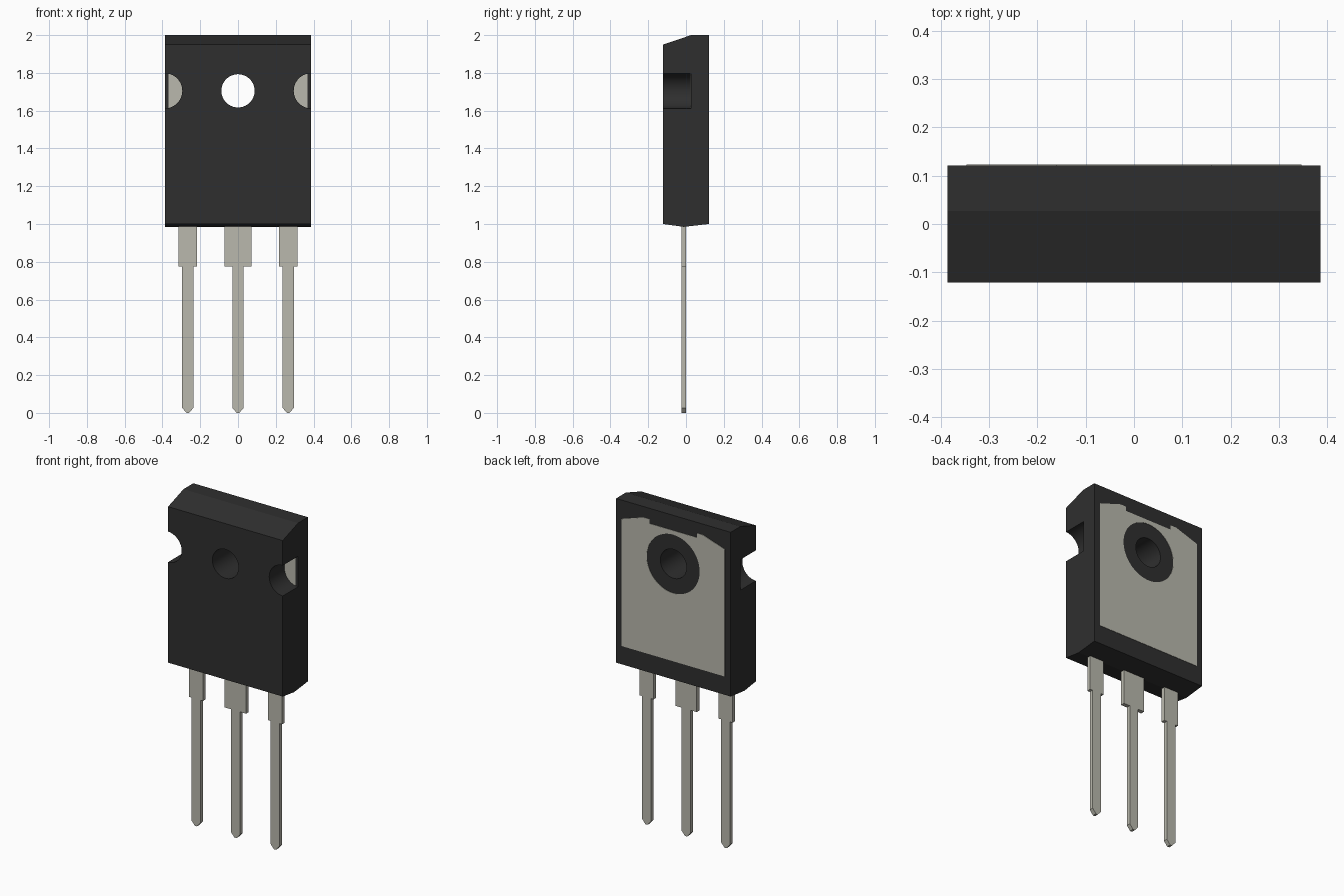
import bpy, bmesh, math
from mathutils import Vector

cube = bpy.data.objects.get("Cube")
if cube:
    bpy.data.objects.remove(cube, do_unlink=True)


def material(name, color):
    m = bpy.data.materials.new(name)
    m.use_nodes = True
    m.diffuse_color = color
    bsdf = next(n for n in m.node_tree.nodes if n.type == 'BSDF_PRINCIPLED')
    bsdf.inputs["Base Color"].default_value = color
    return m


black = material("black_plastic", (0.028, 0.028, 0.028, 1))
metal = material("tinned_metal", (0.49, 0.485, 0.42, 1))


def prism(name, outline, lo, hi, mat, along_x=False):
    """Extrude an (x, z) outline along y, or a (y, z) outline along x."""
    bm = bmesh.new()
    verts = [bm.verts.new((lo, a, z) if along_x else (a, lo, z)) for a, z in outline]
    face = bm.faces.new(verts)
    new = bmesh.ops.extrude_face_region(bm, geom=[face])["geom"]
    shift = Vector((hi - lo, 0, 0) if along_x else (0, hi - lo, 0))
    bmesh.ops.translate(bm, vec=shift, verts=[v for v in new if isinstance(v, bmesh.types.BMVert)])
    bmesh.ops.recalc_face_normals(bm, faces=bm.faces)
    mesh = bpy.data.meshes.new(name)
    bm.to_mesh(mesh)
    bm.free()
    mesh.materials.append(mat)
    ob = bpy.data.objects.new(name, mesh)
    bpy.context.collection.objects.link(ob)
    return ob


def arc(cx, cz, r, start=0, end=360, n=64):
    """Points on a circle; a full circle leaves out the repeated end point."""
    steps = n if end - start == 360 else n - 1
    angles = [math.radians(start + (end - start) * i / steps) for i in range(n)]
    return [(cx + r * math.cos(t), cz + r * math.sin(t)) for t in angles]


def cut(ob, outline, lo, hi):
    """Cut a straight hole through an object and remove the cutter."""
    cutter = prism("cutter", outline, lo, hi, ob.data.materials[0])
    cutter.hide_render = True
    mod = ob.modifiers.new("hole", 'BOOLEAN')
    mod.operation = 'DIFFERENCE'
    mod.solver = 'EXACT'
    mod.object = cutter
    bpy.context.view_layer.objects.active = ob
    bpy.ops.object.modifier_apply(modifier=mod.name)
    bpy.data.objects.remove(cutter, do_unlink=True)


HALF_W, FRONT, BACK = 0.386, -0.121, 0.121
HOLE_Z, NOTCH_X, NOTCH_R, NOTCH_Y = 1.705, 0.388, 0.093, 0.027

# Moulded body with sloped top front and shallow ridge underneath
side = [(FRONT, 1.0), (-0.012, 0.985), (BACK, 1.0), (BACK, 2.0), (0.027, 2.0), (FRONT, 1.95)]
body = prism("body", side, -HALF_W, HALF_W, black, along_x=True)

# Mounting hole and side notches
cut(body, arc(0, HOLE_Z, 0.088), -0.3, 0.3)
for s in (-1, 1):
    cut(body, arc(s * NOTCH_X, HOLE_Z, NOTCH_R), -0.3, NOTCH_Y)

# Metal showing on the notch floors
for s, label in ((1, "left"), (-1, "right")):
    pts = [(s * x, z) for x, z in arc(NOTCH_X, HOLE_Z, NOTCH_R, 102, 258, 32)]
    prism(label + "_notch_metal", pts, NOTCH_Y - 0.002, NOTCH_Y + 0.002, metal)

# Heat-sink plate on the back, with a plastic ring left clear around the hole
half = [(0.347, 1.112), (0.347, 1.887), (0.2, 1.935), (0.16, 1.935), (0.16, 1.908)]
plate = prism("heat_sink_plate", half + [(-x, z) for x, z in reversed(half)],
              BACK - 0.003, BACK + 0.002, metal)
cut(plate, arc(0, HOLE_Z, 0.178), 0, 0.3)

# Pins: wide shoulder, narrow leg, pointed tip
for label, cx, wide in (("left", 0.266, 0.048), ("middle", 0, 0.072), ("right", -0.266, 0.048)):
    half = [(0.007, 0), (0.03, 0.027), (0.03, 0.775), (wide, 0.775), (wide, 1.02)]
    pts = [(cx + x, z) for x, z in half] + [(cx - x, z) for x, z in reversed(half)]
    prism(label + "_pin", pts, -0.025, 0.0, metal)

# Smooth the round walls, keep the corners sharp
bpy.ops.object.select_all(action='DESELECT')
for ob in (body, plate):
    ob.select_set(True)
bpy.context.view_layer.objects.active = body
bpy.ops.object.shade_smooth_by_angle(angle=math.radians(7))
